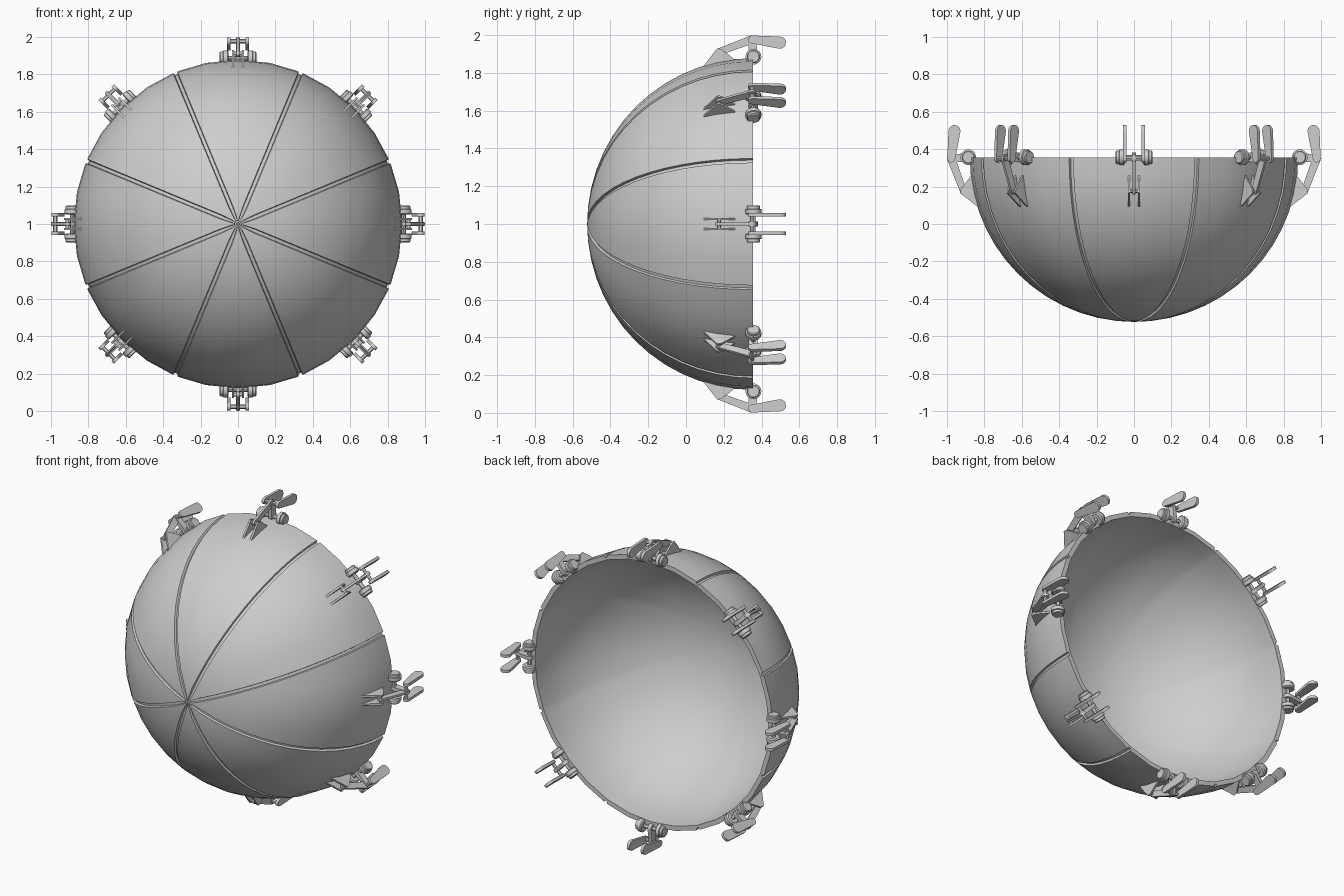
import bpy, bmesh, math
from mathutils import Vector

if "Cube" in bpy.data.objects:
    bpy.data.objects.remove(bpy.data.objects["Cube"])

RIM_Y, R_OUT, R_IN, R_GROOVE = 0.355, 0.878, 0.848, 0.864
CENTRE = Vector((0, 0, 1))

grey = bpy.data.materials.new("light grey")
grey.diffuse_color = (0.62, 0.62, 0.62, 1)
grey.use_nodes = True
grey.node_tree.nodes["Principled BSDF"].inputs["Base Color"].default_value = grey.diffuse_color


def finish(bm, name):
    bmesh.ops.recalc_face_normals(bm, faces=bm.faces[:])
    me = bpy.data.meshes.new(name)
    bm.to_mesh(me)
    bm.free()
    me.materials.append(grey)
    ob = bpy.data.objects.new(name, me)
    bpy.context.collection.objects.link(ob)
    ob.location = CENTRE
    bpy.ops.object.select_all(action='DESELECT')
    ob.select_set(True)
    bpy.context.view_layer.objects.active = ob
    bpy.ops.object.shade_smooth_by_angle(angle=math.radians(30))
    return ob


def ring_around(ob):
    # eight copies around the bowl axis
    for k in range(1, 8):
        c = ob.copy()
        c.rotation_euler = (0, k * math.pi / 4, 0)
        bpy.context.collection.objects.link(c)


# Bowl shell: eight gores parted by grooves, smooth inside, flat rim
def bowl():
    bm = bmesh.new()
    steps = 14
    half = math.pi / 8

    def columns(theta):
        d = min(0.012 / (R_OUT * math.sin(theta)), half * 0.5)
        gore = [(-half + 0.7 * d, R_GROOVE), (-half + d, R_OUT),
                (-half / 2, R_OUT), (0, R_OUT), (half / 2, R_OUT),
                (half - d, R_OUT), (half - 0.7 * d, R_GROOVE)]
        return [(k * math.pi / 4 + a, r) for k in range(8) for a, r in gore]

    def layer(inner):
        rings = []
        for i in range(steps + 1):
            t = math.radians(2.5) if i == 0 else i / steps * math.pi / 2
            ring = []
            for a, r in columns(t):
                r = R_IN if inner else r
                s = r * math.sin(t)
                ring.append(bm.verts.new((s * math.sin(a), RIM_Y - r * math.cos(t),
                                          s * math.cos(a))))
            rings.append(ring)
        pole = bm.verts.new((0, RIM_Y - (R_IN if inner else R_OUT), 0))
        n = len(rings[0])
        for j in range(n):
            bm.faces.new((pole, rings[0][j], rings[0][(j + 1) % n]))
            for p, q in zip(rings, rings[1:]):
                bm.faces.new((p[j], q[j], q[(j + 1) % n], p[(j + 1) % n]))
        return rings[-1]

    outer, inner = layer(False), layer(True)
    n = len(outer)
    for j in range(n):
        bm.faces.new((outer[j], inner[j], inner[(j + 1) % n], outer[(j + 1) % n]))
    finish(bm, "bowl_shell")


def prism(bm, outline, x0, x1):
    # outline holds (y, radial) points, extruded along x
    a = [bm.verts.new((x0, y, z)) for y, z in outline]
    b = [bm.verts.new((x1, y, z)) for y, z in outline]
    bm.faces.new(a)
    bm.faces.new(b[::-1])
    n = len(a)
    for i in range(n):
        bm.faces.new((a[i], a[(i + 1) % n], b[(i + 1) % n], b[i]))


def link(p, rp, q, rq, seg=10):
    # bar outline with round ends of two radii
    dy, dz = q[0] - p[0], q[1] - p[1]
    base = math.atan2(dz, dy)
    tangent = math.acos((rp - rq) / math.hypot(dy, dz))
    pts = []
    for c, r, a0, a1 in ((q, rq, -tangent, tangent),
                         (p, rp, tangent, 2 * math.pi - tangent)):
        for i in range(seg + 1):
            a = base + a0 + (a1 - a0) * i / seg
            pts.append((c[0] + r * math.cos(a), c[1] + r * math.sin(a)))
    return pts


def lathe(bm, centre, profile, seg=20):
    # profile holds (x, radius) points, spun about an x axis
    rings = [[bm.verts.new((x, centre[0] + r * math.cos(2 * math.pi * i / seg),
                            centre[1] + r * math.sin(2 * math.pi * i / seg)))
              for i in range(seg)] for x, r in profile]
    bm.faces.new(rings[0])
    bm.faces.new(rings[-1][::-1])
    for p, q in zip(rings, rings[1:]):
        for i in range(seg):
            bm.faces.new((p[i], p[(i + 1) % seg], q[(i + 1) % seg], q[i]))


bowl()

APEX, PIVOT, TIP, HUB = (0.175, 0.912), (0.35, 0.977), (0.497, 0.96), (0.357, 0.886)

# Triangular bracket plates standing on the bowl, with their pin
bm = bmesh.new()
for s in (-1, 1):
    prism(bm, [(0.08, 0.82), (0.165, 0.93), (0.19, 0.925), (0.265, 0.865)],
          s * 0.021, s * 0.033)
lathe(bm, APEX, [(-0.03, 0.01), (0.03, 0.01)], 12)
ring_around(finish(bm, "clip_bracket"))

# Centre bar from bracket to pivot
bm = bmesh.new()
prism(bm, link(APEX, 0.018, PIVOT, 0.022), -0.007, 0.007)
ring_around(finish(bm, "clip_bar"))

# Pair of levers on the pivot pin
bm = bmesh.new()
for s in (-1, 1):
    prism(bm, link(PIVOT, 0.021, TIP, 0.032), s * 0.041, s * 0.059)
lathe(bm, PIVOT, [(-0.045, 0.011), (0.045, 0.011)], 12)
ring_around(finish(bm, "clip_levers"))

# Pair of rollers at the rim, on an axle with a small central lug
bm = bmesh.new()
for s in (-1, 1):
    lathe(bm, HUB, [(s * 0.05, 0.034), (s * 0.056, 0.042), (s * 0.078, 0.042),
                    (s * 0.08, 0.035), (s * 0.094, 0.035), (s * 0.098, 0.03)])
lathe(bm, HUB, [(-0.055, 0.012), (0.055, 0.012)], 12)
prism(bm, link(HUB, 0.025, PIVOT, 0.018), -0.012, 0.012)
ring_around(finish(bm, "rim_rollers"))
